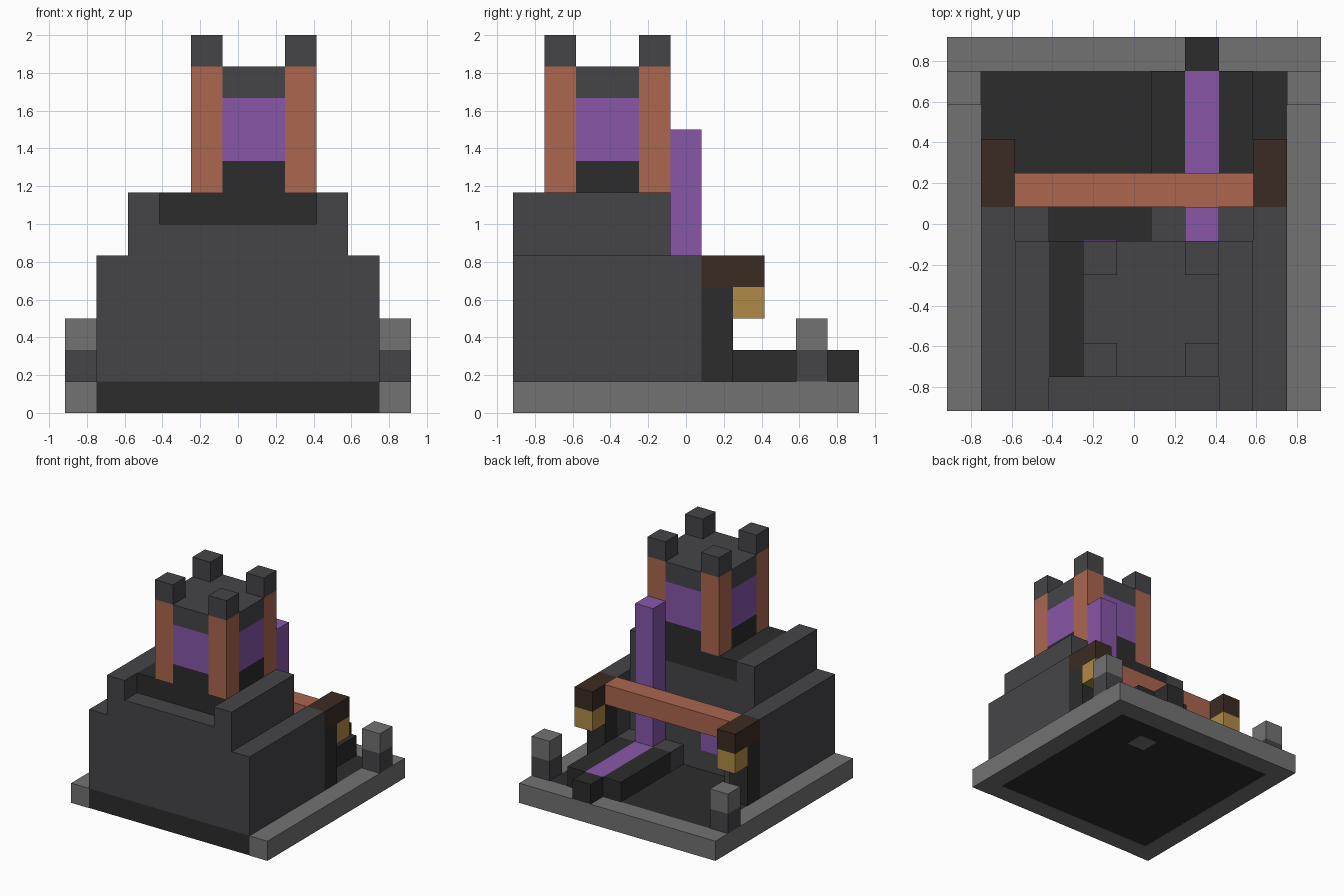
import bpy, bmesh
from mathutils import Vector

cube = bpy.data.objects.get("Cube")
if cube:
    bpy.data.objects.remove(cube, do_unlink=True)

U = 1 / 6      # one block
HALF = 5.5     # half the plot, in blocks


def material(name, r, g, b):
    lin = [((c / 255 + 0.055) / 1.055) ** 2.4 for c in (r, g, b)] + [1.0]
    m = bpy.data.materials.new(name)
    m.use_nodes = True
    m.diffuse_color = lin
    bsdf = m.node_tree.nodes["Principled BSDF"]
    bsdf.inputs["Base Color"].default_value = lin
    bsdf.inputs["Roughness"].default_value = 0.9
    return m


slate = material("slate", 69, 69, 73)
black = material("blackstone", 44, 44, 44)
gray = material("gray stone", 114, 114, 114)
clay = material("terracotta", 171, 102, 79)
purple = material("purple", 136, 87, 169)
brown = material("dark wood", 59, 43, 34)
gold = material("lantern gold", 176, 138, 70)


def part(name, mat, *boxes):
    """One object made of block-unit boxes (x0, x1, y0, y1, z0, z1)."""
    bm = bmesh.new()
    for x0, x1, y0, y1, z0, z1 in boxes:
        size = Vector((x1 - x0, y1 - y0, z1 - z0))
        mid = Vector(((x0 + x1) / 2 - HALF, (y0 + y1) / 2 - HALF, (z0 + z1) / 2))
        new = bmesh.ops.create_cube(bm, size=1)["verts"]
        for v in new:
            v.co = (v.co * size + mid) * U
    mesh = bpy.data.meshes.new(name)
    bm.to_mesh(mesh)
    bm.free()
    mesh.materials.append(mat)
    ob = bpy.data.objects.new(name, mesh)
    bpy.context.scene.collection.objects.link(ob)
    return ob


def both(x0, x1, *rest):
    """A box and its mirror image across the middle."""
    return (x0, x1, *rest), (11 - x1, 11 - x0, *rest)


# Plot: stone border, dark floor, stone underside pieces
part("border", gray, *both(0, 1, 0, 11, 0, 1), (1, 10, 10, 11, 0, 1))
part("floor", black, (1, 10, 0, 10, 0.02, 1))
part("underside_front", gray, (1, 10, 0.02, 1, 0, 0.03))
part("underside_patch", gray, (7, 8, 8, 9, 0, 0.03))

# Hall: lower block with rear wings, then a notched upper tier
part("hall", slate, (1, 10, 0, 5, 1, 5), *both(1, 2, 5, 6, 1, 5))
part("upper_tier", slate, (2, 9, 0, 5, 5, 6), *both(2, 3, 0, 5, 6, 7))
part("tower_plinth", black, (3, 8, 1, 5, 6, 7))

# Tower: banded body with corner columns and battlements
corners = [(x, x + 1, y, y + 1) for x in (4, 7) for y in (1, 4)]
for name, mat, z0, z1 in (("tower_foot", black, 7, 8),
                          ("tower_band", purple, 8, 10),
                          ("tower_roof", slate, 10, 11)):
    part(name, mat, (5, 7, 1, 5, z0, z1), (4, 5, 2, 4, z0, z1), (7, 8, 2, 4, z0, z1))
part("tower_columns", clay, *[(*c, 7, 11) for c in corners])
part("battlements", slate, *[(*c, 11, 12) for c in corners])

# Rear porch: jambs, beam, brackets and lanterns
part("jambs", black, *both(1, 2, 6, 7, 1, 4))
part("beam", clay, (2, 9, 6, 7, 4, 5))
part("brackets", brown, *both(1, 2, 6, 8, 4, 5))
part("lanterns", gold, *both(1, 2, 7, 8, 3, 4))
part("back_window", purple, (4, 5, 5, 5.03, 2, 4))

# Channel: purple fall and stream between curbs
part("fall", purple, (7, 8, 5, 6, 1, 9))
part("stream", purple, (7, 8, 6, 10, 1, 2))
part("curbs", black, (6, 7, 6, 10, 1, 2), (8, 9, 6, 10, 1, 2), (7, 8, 10, 11, 1, 2))
part("inner_curbs", slate, (6, 7, 5, 6, 1, 2), (8, 9, 5, 6, 1, 2), (2, 3, 5, 6, 1, 2))

# Border posts
part("post_feet", slate, *both(0, 1, 9, 10, 1, 2))
part("post_tops", gray, *both(0, 1, 9, 10, 2, 3))
